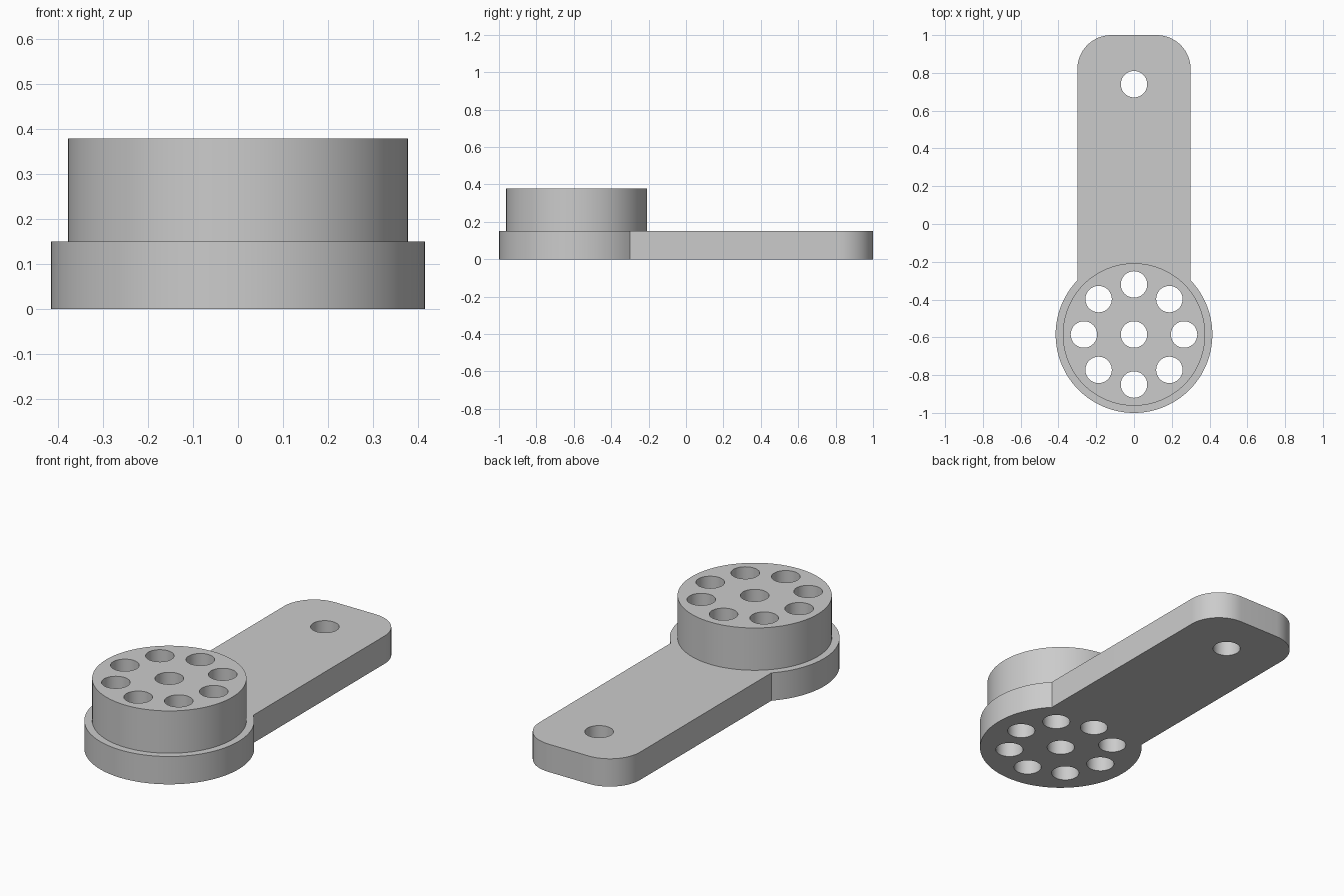
import bpy, bmesh
from math import sin, cos, pi, radians, asin

if "Cube" in bpy.data.objects:
    bpy.data.objects.remove(bpy.data.objects["Cube"])

HUB_Y, FLANGE_R, DRUM_R = -0.585, 0.415, 0.377
PLATE_TOP, DRUM_TOP = 0.15, 0.378
HALF_W, CORNER_R = 0.30, 0.18
HOLE_R, RING_R, ARM_HOLE_Y = 0.07, 0.265, 0.74

grey = bpy.data.materials.new("plain grey")
grey.use_nodes = True
grey.diffuse_color = (0.6, 0.6, 0.6, 1)
grey.node_tree.nodes["Principled BSDF"].inputs["Base Color"].default_value = grey.diffuse_color


def arc(cx, cy, r, start, end, steps):
    angles = [start + (end - start) * i / steps for i in range(steps + 1)]
    return [(cx + r * cos(a), cy + r * sin(a)) for a in angles]


def circle(cx, cy, r, steps):
    return arc(cx, cy, r, 0, 2 * pi, steps)[:-1]


def prism(name, outlines, z0, z1):
    """Extrude one or more closed outlines from z0 to z1."""
    bm = bmesh.new()
    for outline in outlines:
        face = bm.faces.new([bm.verts.new((x, y, z0)) for x, y in outline])
        out = bmesh.ops.extrude_face_region(bm, geom=[face], use_keep_orig=True)
        top = [v for v in out["geom"] if isinstance(v, bmesh.types.BMVert)]
        bmesh.ops.translate(bm, verts=top, vec=(0, 0, z1 - z0))
    bmesh.ops.recalc_face_normals(bm, faces=bm.faces)
    mesh = bpy.data.meshes.new(name)
    bm.to_mesh(mesh)
    bm.free()
    mesh.materials.append(grey)
    obj = bpy.data.objects.new(name, mesh)
    bpy.context.collection.objects.link(obj)
    return obj


def combine(target, other, operation):
    mod = target.modifiers.new(operation.title(), "BOOLEAN")
    mod.operation, mod.object, mod.solver = operation, other, "EXACT"
    bpy.ops.object.select_all(action="DESELECT")
    bpy.context.view_layer.objects.active = target
    target.select_set(True)
    bpy.ops.object.modifier_apply(modifier=mod.name)
    bpy.data.objects.remove(other)


# Flat lever: round flange at the front, straight arm with rounded rear corners
joint = pi / 2 - asin(HALF_W / FLANGE_R)
outline = arc(0, HUB_Y, FLANGE_R, pi - joint, 2 * pi + joint, 72)
outline += arc(HALF_W - CORNER_R, 1 - CORNER_R, CORNER_R, 0, pi / 2, 16)
outline += arc(CORNER_R - HALF_W, 1 - CORNER_R, CORNER_R, pi / 2, pi, 16)
lever = prism("lever_with_hub", [outline], 0, PLATE_TOP)

# Raised drum on the flange
drum = prism("hub_drum", [circle(0, HUB_Y, DRUM_R, 96)], PLATE_TOP / 2, DRUM_TOP)
combine(lever, drum, "UNION")

# Through holes: centre, ring of eight, and the arm end
centres = [(0, HUB_Y), (0, ARM_HOLE_Y)] + circle(0, HUB_Y, RING_R, 8)
cutter = prism("hole_cutter", [circle(x, y, HOLE_R, 40) for x, y in centres], -0.1, 0.5)
cutter.hide_render = True
combine(lever, cutter, "DIFFERENCE")

bpy.ops.object.shade_smooth_by_angle(angle=radians(30))
